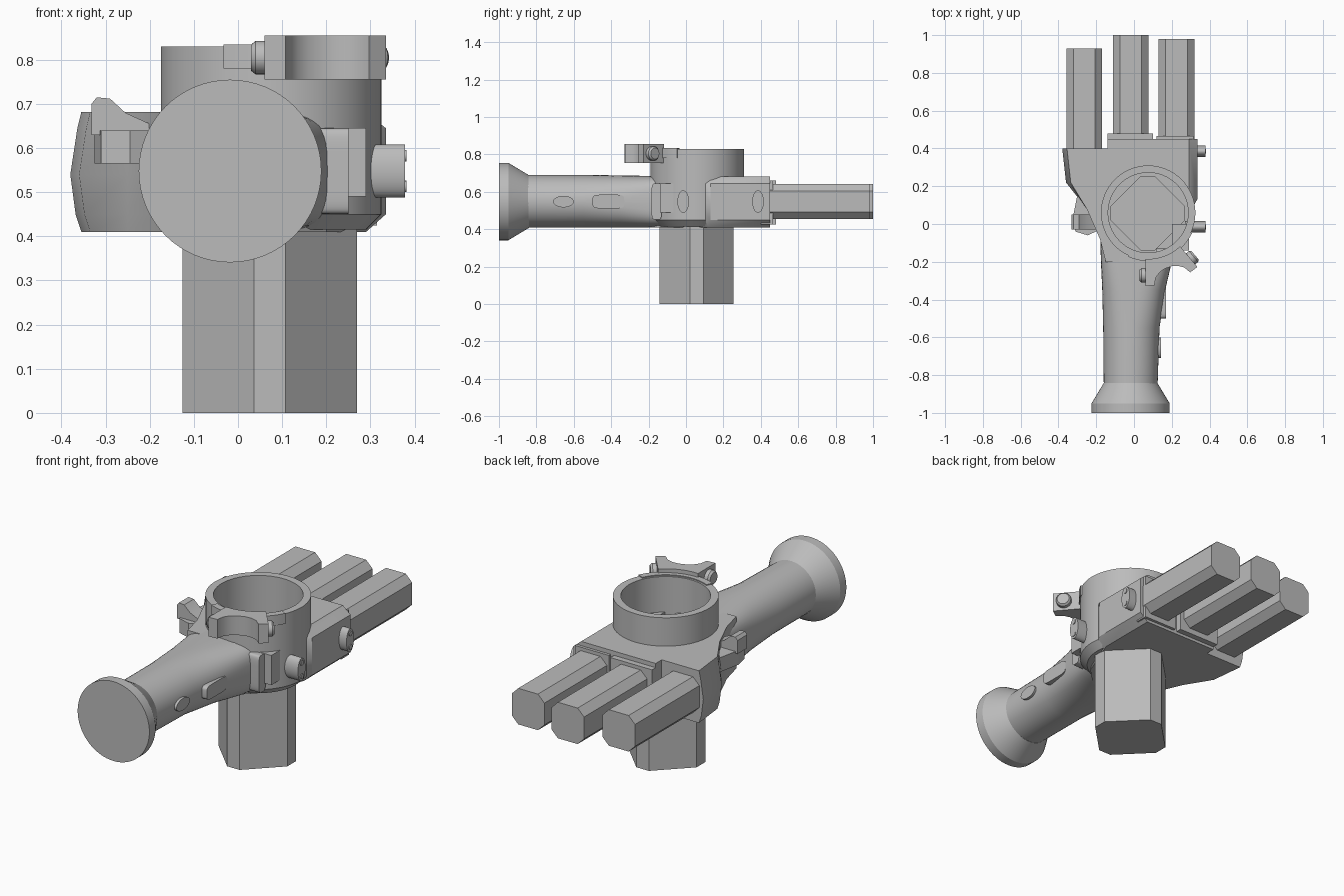
import bpy, bmesh
from math import sin, cos, pi, radians
from mathutils import Vector

cube = bpy.data.objects.get("Cube")
if cube:
    bpy.data.objects.remove(cube, do_unlink=True)

GREY = (0.5, 0.5, 0.5, 1)
mat = bpy.data.materials.new("plain_grey")
mat.use_nodes = True
mat.diffuse_color = GREY
mat.node_tree.nodes["Principled BSDF"].inputs["Base Color"].default_value = GREY

CX, CY = 0.075, 0.06      # axis of the cup
AXES = {"x": lambda a, b, t: (t, a, b),
        "y": lambda a, b, t: (a, t, b),
        "z": lambda a, b, t: (a, b, t)}


def loft(name, rings, smooth=True):
    """Skin a stack of equal-length closed rings and cap both ends."""
    bm = bmesh.new()
    loops = [[bm.verts.new(p) for p in ring] for ring in rings]
    for low, high in zip(loops, loops[1:]):
        for i in range(len(low)):
            j = (i + 1) % len(low)
            bm.faces.new((low[i], low[j], high[j], high[i]))
    bm.faces.new(loops[0])
    bm.faces.new(loops[-1])
    bmesh.ops.recalc_face_normals(bm, faces=bm.faces)
    mesh = bpy.data.meshes.new(name)
    bm.to_mesh(mesh)
    bm.free()
    mesh.materials.append(mat)
    obj = bpy.data.objects.new(name, mesh)
    bpy.context.collection.objects.link(obj)
    if smooth:
        bpy.ops.object.select_all(action="DESELECT")
        obj.select_set(True)
        bpy.context.view_layer.objects.active = obj
        bpy.ops.object.shade_smooth_by_angle(angle=radians(30))
    return obj


def prism(name, outline, axis, lo, hi, smooth=True):
    put = AXES[axis]
    return loft(name, [[put(a, b, t) for a, b in outline] for t in (lo, hi)], smooth)


def oval(ca, cb, ra, rb, power=2, n=48):
    """Ellipse, squarer as power grows."""
    def bend(v):
        return abs(v) ** (2 / power) * (1 if v >= 0 else -1)
    return [(ca + ra * bend(cos(2 * pi * i / n)), cb + rb * bend(sin(2 * pi * i / n)))
            for i in range(n)]


def rect(a0, a1, b0, b1):
    return [(a0, b0), (a1, b0), (a1, b1), (a0, b1)]


def chamfered(ca, cb, half, flat):
    """Square with its corners cut off."""
    quarter = [(half, -flat), (half, flat)]
    pts = []
    for _ in range(4):
        pts += quarter
        quarter = [(-b, a) for a, b in quarter]
    return [(ca + a, cb + b) for a, b in pts]


# Grip with its flared end
def grip_ring(y, x0, x1, z0, z1, power):
    return [(a, y, b) for a, b in
            oval((x0 + x1) / 2, (z0 + z1) / 2, (x1 - x0) / 2, (z1 - z0) / 2, power)]


grip = loft("grip", [grip_ring(*s) for s in (
    (-0.85, -0.16, 0.125, 0.408, 0.69, 2),
    (-0.55, -0.163, 0.135, 0.408, 0.69, 2),
    (-0.35, -0.168, 0.165, 0.408, 0.688, 2.5),
    (-0.2, -0.175, 0.2, 0.408, 0.685, 3.5),
    (-0.02, -0.18, 0.23, 0.41, 0.683, 4))])
loft("grip_end", [[(a, y, b) for a, b in oval(-0.018, 0.548, r, r, n=64)]
                  for y, r in ((-1, 0.207), (-0.95, 0.207), (-0.84, 0.141))])

# Main body: one plan outline, pulled in at the sides by height
PLAN = [(0.335, 0.13), (0.335, 0.45), (-0.14, 0.45), (-0.14, 0.4), (-0.38, 0.4),
        (-0.36, 0.22), (-0.25, 0.08), (-0.18, -0.08), (-0.15, -0.2), (0.1, -0.2),
        (0.2, -0.1)]


def body_ring(z, left, right):
    return [(x + left * (x < -0.3) - right * (x > 0.3), y, z) for x, y in PLAN]


body = loft("body", [body_ring(*s) for s in (
    (0.41, 0.025, 0.045), (0.45, 0.012, 0), (0.54, 0, 0),
    (0.645, 0.016, 0), (0.682, 0.025, 0.045))])

# Open the cup cavity through the body and grip
cutter = prism("cavity_cutter", oval(CX, CY, 0.228, 0.228, n=64), "z", 0.44, 1, False)
for obj in (grip, body):
    mod = obj.modifiers.new("cavity", "BOOLEAN")
    mod.operation = "DIFFERENCE"
    mod.solver = "EXACT"
    mod.object = cutter
    bpy.context.view_layer.objects.active = obj
    bpy.ops.object.modifier_apply(modifier=mod.name)
bpy.data.objects.remove(cutter, do_unlink=True)

# Cup, outside to inside floor
loft("cup", [[(a, b, z) for a, b in oval(CX, CY, r, r, n=64)] for r, z in (
    (0.215, 0.415), (0.25, 0.45), (0.25, 0.83), (0.212, 0.83), (0.212, 0.46))])

# Lower post
prism("lower_post", chamfered(0, 0, 0.198, 0.036) and
      chamfered(0.072, 0.057, 0.198, 0.036), "z", 0, 0.468, False)

# Three tubes with their mount
for side, x, end in (("right", -0.263, 0.93), ("middle", -0.018, 1.0), ("left", 0.225, 0.98)):
    prism(side + "_tube", chamfered(x, 0.548, 0.094, 0.057), "y", 0.36, end, False)
prism("tube_mount", rect(-0.14, 0.1, 0.425, 0.66), "y", 0.4, 0.48, False)
prism("tube_mount_side", rect(0.12, 0.315, 0.425, 0.66), "y", 0.4, 0.465, False)

# Side bolts with small pins
for label, y in (("front", -0.015), ("back", 0.385)):
    prism(label + "_side_bolt", oval(y, 0.548, 0.031, 0.06), "x", 0.27, 0.378)
    for end, z in (("lower", 0.513), ("upper", 0.583)):
        prism(label + "_" + end + "_pin", oval(y, z, 0.013, 0.013, n=16), "x", 0.37, 0.382)

# Raised details on the grip side
prism("side_tab", oval(-0.157, 0.548, 0.028, 0.097, 5), "x", 0.12, 0.25)
prism("tab_bridge", rect(-0.14, 0.0, 0.49, 0.645), "x", 0.2, 0.29, False)
prism("grip_slide", oval(-0.415, 0.548, 0.085, 0.037, 5), "x", 0.06, 0.17)
prism("grip_button", oval(-0.655, 0.548, 0.055, 0.031), "x", 0.05, 0.142)

# Thumb lever
prism("lever_base", [(-0.29, 0.2), (-0.325, 0.03), (-0.31, -0.04), (-0.245, -0.06),
                     (-0.18, -0.03), (-0.15, 0.08), (-0.25, 0.2)], "z", 0.565, 0.64, False)
prism("lever_fin", [(-0.332, 0.63), (-0.332, 0.7), (-0.32, 0.715), (-0.29, 0.712),
                    (-0.255, 0.68), (-0.2, 0.655), (-0.17, 0.61), (-0.18, 0.57),
                    (-0.235, 0.59), (-0.26, 0.63)], "y", -0.03, 0.05)

# Clamp on the cup rim, mirrored about a slanted radial line
AXIS = Vector((cos(radians(290)), sin(radians(290))))


def mirror(p):
    v = Vector(p) - Vector((CX, CY))
    w = 2 * v.dot(AXIS) * AXIS - v
    return (w.x + CX, w.y + CY)


def arc(r, a0, a1, n=20):
    return [(CX + r * cos(radians(a0 + (a1 - a0) * i / n)),
             CY + r * sin(radians(a0 + (a1 - a0) * i / n))) for i in range(n + 1)]


half = [(0.06, -0.185), (0.06, -0.328), (0.108, -0.325), (0.115, -0.285),
        (0.135, -0.257), (0.16, -0.238)]
prism("clamp", half + [mirror(p) for p in reversed(half)] + arc(0.245, 310, 270),
      "z", 0.755, 0.855)
prism("clamp_strip", arc(0.256, 245, 335) + arc(0.222, 335, 245), "z", 0.78, 0.835)

# Clamp bolts, one each side
bolt = [[(x, a, b) for a, b in oval(-0.272, 0.805, r, r, n=24)]
        for x, r in ((0.09, 0.038), (0.04, 0.038), (0.03, 0.03))]
loft("clamp_bolt_front", bolt)
loft("clamp_bolt_side", [[(*mirror(p[:2]), p[2]) for p in ring] for ring in bolt])
